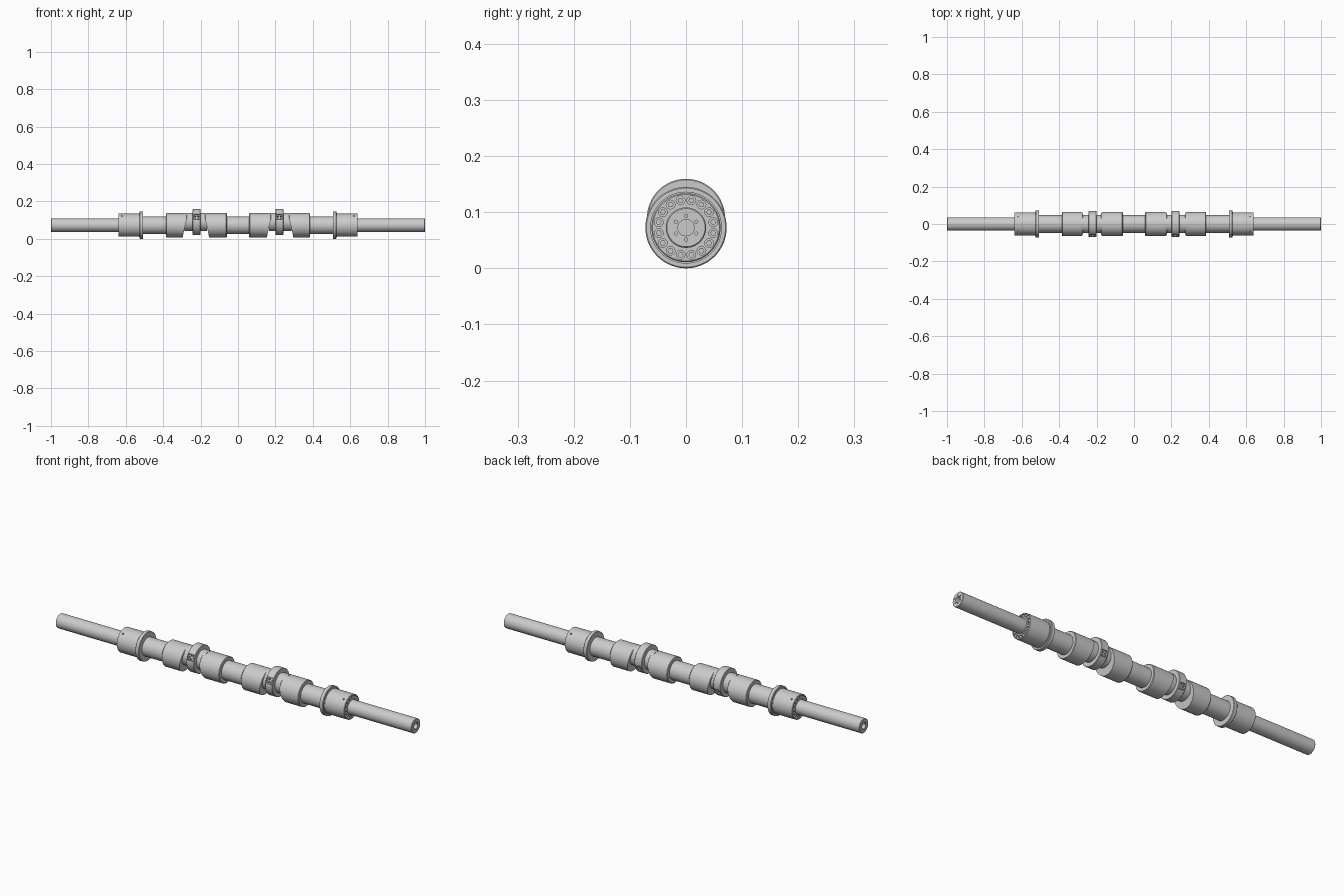
import bpy, bmesh, math
from mathutils import Vector

if "Cube" in bpy.data.objects:
    bpy.data.objects.remove(bpy.data.objects["Cube"])

AX = 0.0725          # height of the shaft axis
PIN = 0.09           # height of the crank pin axis


def finish(bm, name):
    bmesh.ops.recalc_face_normals(bm, faces=bm.faces)
    me = bpy.data.meshes.new(name)
    bm.to_mesh(me)
    bm.free()
    ob = bpy.data.objects.new(name, me)
    bpy.context.collection.objects.link(ob)
    return ob


def lathe_bm(bm, profile, cz, cy=0.0, n=64):
    """Solid of revolution about a line along x; profile is (x, radius)."""
    rings = []
    for x, r in profile:
        rings.append([bm.verts.new((x, cy + r * math.cos(2 * math.pi * i / n),
                                    cz + r * math.sin(2 * math.pi * i / n))) for i in range(n)])
    for a, b in zip(rings, rings[1:]):
        for i in range(n):
            j = (i + 1) % n
            bm.faces.new((a[i], a[j], b[j], b[i]))
    bm.faces.new(rings[0])
    bm.faces.new(rings[-1])


def lathe(name, profile, cz=AX, n=64):
    bm = bmesh.new()
    lathe_bm(bm, profile, cz, n=n)
    return finish(bm, name)


def bolt_circle(name, count, radius, r, x0, x1, phase=0.0, n=16):
    """Ring of small cylinders parallel to x."""
    bm = bmesh.new()
    for i in range(count):
        a = phase + 2 * math.pi * i / count
        lathe_bm(bm, [(x0, r), (x1, r)], AX + radius * math.sin(a), radius * math.cos(a), n)
    return finish(bm, name)


def boxes(name, items):
    """Boxes given as (centre, size), tilted about x by an angle."""
    bm = bmesh.new()
    for c, s, ang in items:
        vs = bmesh.ops.create_cube(bm, size=1)["verts"]
        bmesh.ops.scale(bm, vec=s, verts=vs)
        ca, sa = math.cos(ang), math.sin(ang)
        for v in vs:
            y, z = v.co.y, v.co.z
            v.co = Vector((v.co.x + c[0], c[1] + y * ca - z * sa, c[2] + y * sa + z * ca))
    return finish(bm, name)


def cut(ob, cutter):
    m = ob.modifiers.new("cut", 'BOOLEAN')
    m.object = cutter
    m.solver = 'EXACT'
    bpy.context.view_layer.objects.active = ob
    bpy.ops.object.modifier_apply(modifier=m.name)
    bpy.data.objects.remove(cutter)


def chamfered(x0, x1, r, c=0.003):
    return [(x0, r - c), (x0 + c, r), (x1 - c, r), (x1, r - c)]


parts = []

# end shaft with centre hole and six tapped holes
shaft = lathe("end_shaft", chamfered(-1, -0.62, 0.036, 0.002))
cut(shaft, lathe("centre_cut", [(-1.01, 0.0145), (-0.95, 0.0145)], n=32))
cut(shaft, bolt_circle("tap_cut", 6, 0.021, 0.0028, -1.01, -0.97, math.pi / 2, 12))
parts.append(shaft)

# flanged sleeve with sixteen bolt pockets and small radial holes
sleeve = lathe("flanged_sleeve", [(-0.64, 0.0595), (-0.638, 0.0615), (-0.53, 0.0615), (-0.53, 0.064),
                                  (-0.527, 0.064), (-0.527, 0.0705), (-0.525, 0.0725),
                                  (-0.509, 0.0725), (-0.507, 0.0705), (-0.507, 0.04)])
STEP = math.pi / 16
cut(sleeve, bolt_circle("pocket_cut", 16, 0.0495, 0.0078, -0.65, -0.626, STEP, 20))
cut(sleeve, boxes("radial_cut", [((-0.62, s * 0.0375, AX + 0.0485), (0.007, 0.007, 0.012), -s * math.radians(38))
                                 for s in (-1, 1)]))
parts.append(sleeve)
parts.append(bolt_circle("sleeve_bolts", 16, 0.0495, 0.0052, -0.637, -0.62, STEP, 6))

# main journals
parts.append(lathe("outer_journal", [(-0.52, 0.047), (-0.375, 0.047)]))
parts.append(lathe("inner_journal", [(-0.07, 0.047), (0, 0.047)]))

# crank pin and eccentric split ring
parts.append(lathe("crank_pin", [(-0.285, 0.049), (-0.165, 0.049)], PIN))
ring = lathe("eccentric_ring", chamfered(-0.242, -0.2, 0.0695, 0.002), PIN)
TILT = math.radians(24)
pads = [(s * math.cos(TILT), -s * math.sin(TILT)) for s in (-1, 1)]


def on_ring(r, dx=0.0, dt=0.0):
    out = []
    for y, z in pads:
        out.append((-0.221 + dx, r * y - dt * z, PIN + r * z + dt * y))
    return out


cut(ring, boxes("pad_cut", [(c, (0.03, 0.024, 0.03), -TILT) for c in on_ring(0.07)]))
parts.append(ring)
parts.append(boxes("ring_clamp_studs", [(c, (0.009, 0.014, 0.009), -TILT)
                                        for dx in (-0.008, 0.008) for dt in (-0.008, 0.008)
                                        for c in on_ring(0.06, dx, dt)]))

# crank webs: drums with a slanted lower inner face
for name, x0, x1, side in (("outer_web", -0.385, -0.273, 1), ("inner_web", -0.177, -0.06, -1)):
    bm = bmesh.new()
    lathe_bm(bm, chamfered(x0, x1, 0.065), AX)
    xe = x1 if side > 0 else x0
    bmesh.ops.recalc_face_normals(bm, faces=bm.faces)
    top, low = Vector((xe, 0, 0.112)), Vector((xe - side * 0.023, 0, 0.008))
    d = low - top
    normal = Vector((-d.z * side, 0, d.x * side))
    res = bmesh.ops.bisect_plane(bm, geom=bm.verts[:] + bm.edges[:] + bm.faces[:],
                                 plane_co=top, plane_no=normal, clear_outer=True)
    edges = [e for e in res["geom_cut"] if isinstance(e, bmesh.types.BMEdge) and e.is_boundary]
    bmesh.ops.holes_fill(bm, edges=edges, sides=0)
    parts.append(finish(bm, name))

# mirror every part to the other half and smooth the round faces
for ob in parts:
    m = ob.modifiers.new("mirror", 'MIRROR')
    m.use_axis = (True, False, False)
    bpy.ops.object.select_all(action='DESELECT')
    ob.select_set(True)
    bpy.context.view_layer.objects.active = ob
    bpy.ops.object.modifier_apply(modifier=m.name)
    bpy.ops.object.shade_smooth_by_angle(angle=math.radians(30))

# leave the inner journal as one solid bar
inner = bpy.data.objects["inner_journal"].data
bm = bmesh.new()
bm.from_mesh(inner)
bmesh.ops.delete(bm, geom=[f for f in bm.faces if abs(f.calc_center_median().x) < 1e-4], context='FACES_ONLY')
bmesh.ops.remove_doubles(bm, verts=bm.verts, dist=1e-5)
bm.to_mesh(inner)
bm.free()
